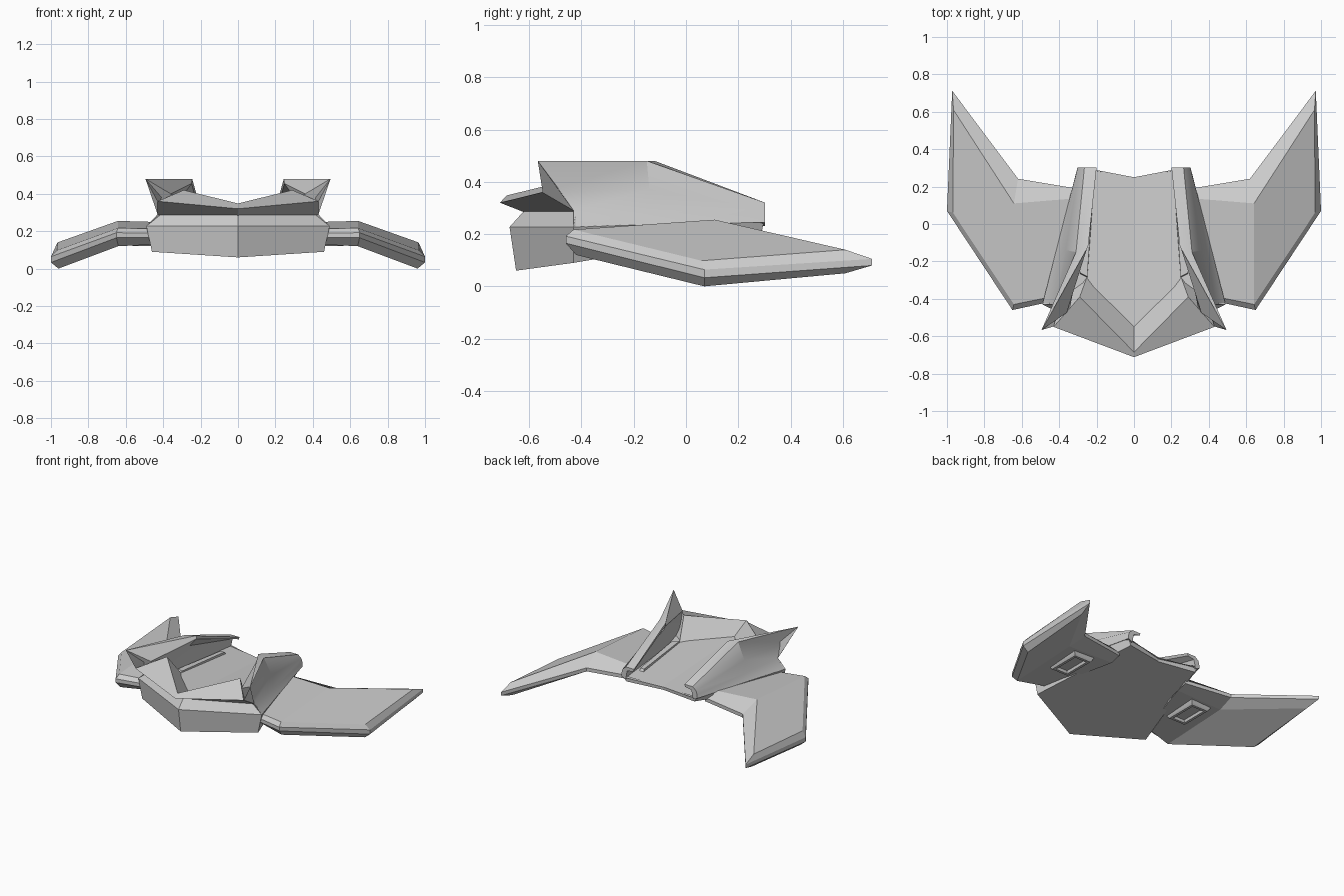
import bpy, bmesh


def loft(name, rings, closed=True, caps=((), ()), smooth=False):
    """Skin matching rings, cap the ends with the given index polygons, mirror in x."""
    bm = bmesh.new()
    for s in (1, -1):
        vs = [[bm.verts.new((s * x, y, z)) for x, y, z in r] for r in rings]
        n = len(rings[0])
        for a, b in zip(vs, vs[1:]):
            for i in range(n if closed else n - 1):
                j = (i + 1) % n
                bm.faces.new((a[i], a[j], b[j], b[i]))
        for ring, polys in ((vs[0], caps[0]), (vs[-1], caps[1])):
            for p in polys:
                bm.faces.new([ring[i] for i in p])
    bmesh.ops.remove_doubles(bm, verts=bm.verts, dist=0.0005)
    bmesh.ops.recalc_face_normals(bm, faces=bm.faces)
    me = bpy.data.meshes.new(name)
    bm.to_mesh(me)
    bm.free()
    ob = bpy.data.objects.new(name, me)
    bpy.context.collection.objects.link(ob)
    if smooth:
        bpy.ops.object.select_all(action='DESELECT')
        ob.select_set(True)
        bpy.context.view_layer.objects.active = ob
        bpy.ops.object.shade_smooth_by_angle(angle=0.5)
    return ob


def rect(x0, x1, y0, y1, z, d=0.0):
    return [(x0 + d, y0 + d, z), (x1 - d, y0 + d, z), (x1 - d, y1 - d, z), (x0 + d, y1 - d, z)]


QUAD = (0, 1, 2, 3)

# central hull: flat rising belly, side wall, chamfer, deck
loft("hull", [
    [(0, -.65, .06), (.46, -.43, .09), (.27, .29, .21), (0, .25, .205)],
    [(0, -.675, .227), (.49, -.43, .227), (.30, .30, .255), (0, .25, .225)],
    [(0, -.62, .288), (.43, -.42, .288), (.26, .30, .24), (0, .25, .237)],
], closed=False, caps=((QUAD,), (QUAD,)))

# raised V-shaped nose cowl with undercut front
loft("nose_cowl", [
    [(0, -.712, .32), (0, -.685, .348), (0, -.54, .28), (0, -.62, .284)],
    [(.43, -.55, .36), (.29, -.39, .42), (.25, -.28, .265), (.43, -.42, .284)],
], caps=((), (QUAD,)))

# side pods: flared fin in front, hollow C section at the rear
PROFILE = (tuple(range(8)),)
loft("side_pod", [
    [(.49, -.43, .226), (.43, -.43, .29), (.43, -.548, .36), (.495, -.567, .48),
     (.492, -.565, .479), (.36, -.475, .40), (.345, -.455, .36), (.34, -.42, .28)],
    [(.413, -.13, .237), (.385, -.13, .285), (.365, -.14, .37), (.31, -.15, .48),
     (.245, -.12, .48), (.248, -.12, .455), (.28, -.15, .41), (.29, -.20, .25)],
    [(.302, .303, .245), (.30, .303, .27), (.292, .303, .297), (.265, .303, .32),
     (.20, .303, .32), (.205, .303, .303), (.255, .303, .293), (.268, .303, .23)],
], caps=(PROFILE, PROFILE), smooth=True)

# thin bars lying inside the open pods
loft("pod_bar", [
    [(.25, -.30, .25), (.29, -.28, .25), (.29, -.26, .285), (.25, -.28, .285)],
    [(.215, .18, .235), (.25, .18, .235), (.25, .16, .262), (.22, .16, .262)],
], caps=((QUAD,), (QUAD,)))

# wings: outline from root front round the tip to root rear
PLAN = [(.42, -.41), (.65, -.46), (1.0, .07), (.972, .712), (.62, .242), (.28, .185)]
LOW = [.165, .165, .033, .08, .17, .175]
HIGH = [.19, .192, .064, .105, .195, .20]
PANELS = ((0, 1, 4, 5), (1, 2, 3, 4))
loft("wing", [
    [(.42, -.36, .13), (.64, -.42, .12), (.96, .07, 0), (.955, .61, .05),
     (.64, .11, .145), (.28, .11, .155)],
    [(x, y, z) for (x, y), z in zip(PLAN, LOW)],
    [(x, y, z) for (x, y), z in zip(PLAN, HIGH)],
    [(.42, -.385, .213), (.642, -.43, .217), (.968, .06, .098), (.965, .61, .14),
     (.642, .11, .255), (.28, .14, .245)],
], caps=(PANELS, PANELS))

# framed recess below each inner wing panel
B = (.41, .585, -.18, .095)
loft("underwing_frame", [
    rect(*B, .16), rect(*B, .13, .015), rect(*B, .12, .022),
    rect(*B, .12, .040), rect(*B, .138, .046),
], caps=((QUAD,), (QUAD,)))
